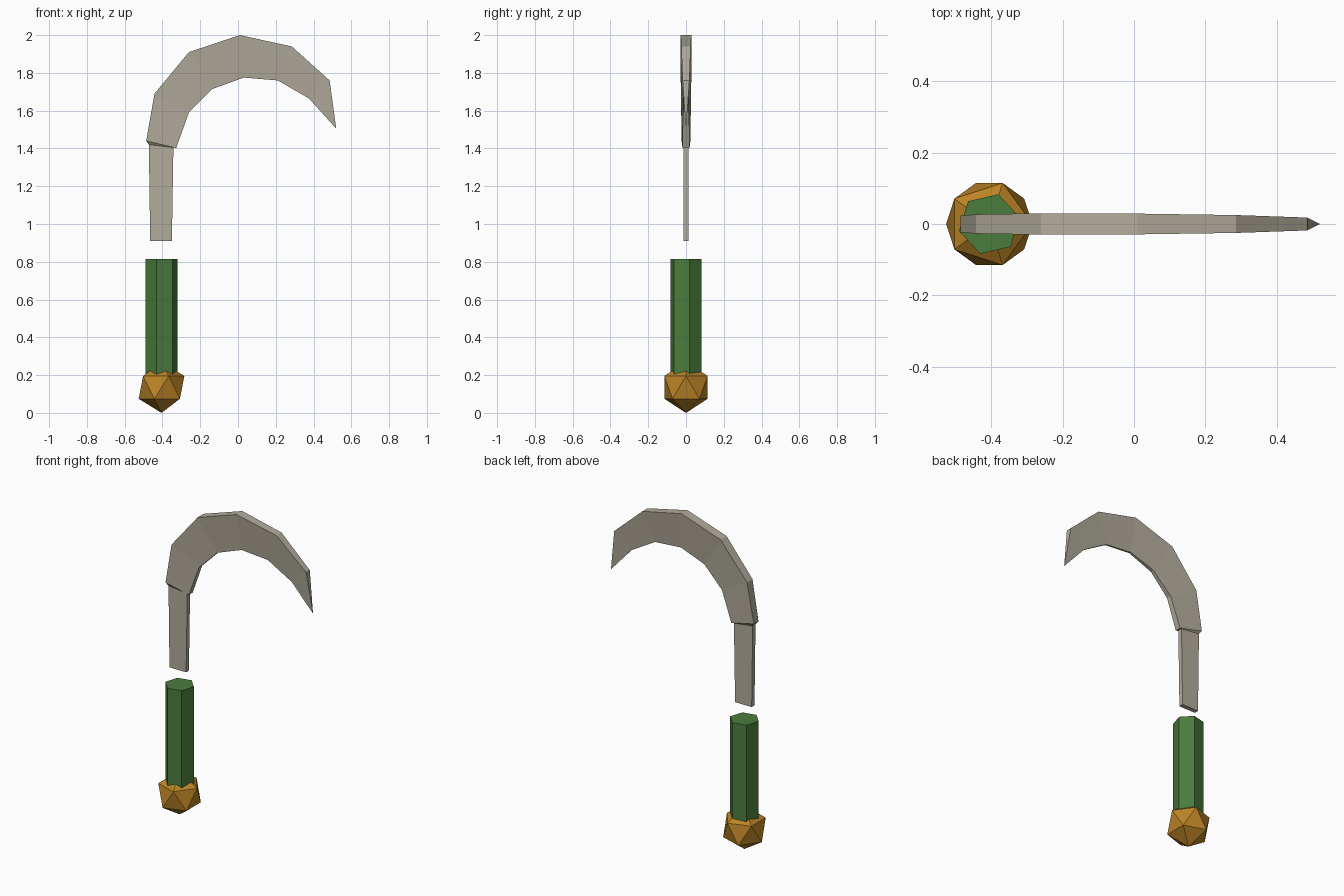
import bpy, bmesh, math
from mathutils import Matrix, Vector

cube = bpy.data.objects.get("Cube")
if cube:
    bpy.data.objects.remove(cube, do_unlink=True)


def material(name, color):
    mat = bpy.data.materials.new(name)
    mat.use_nodes = True
    rgba = (*color, 1)
    mat.diffuse_color = rgba
    mat.node_tree.nodes["Principled BSDF"].inputs["Base Color"].default_value = rgba
    return mat


def finish(name, bm, mat):
    bmesh.ops.recalc_face_normals(bm, faces=bm.faces)
    mesh = bpy.data.meshes.new(name)
    bm.to_mesh(mesh)
    bm.free()
    mesh.materials.append(mat)
    obj = bpy.data.objects.new(name, mesh)
    bpy.context.collection.objects.link(obj)
    return obj


steel = material("pale steel", (0.445, 0.413, 0.328))
green = material("grip green", (0.069, 0.202, 0.045))
gold = material("dark gold", (0.50, 0.23, 0.019))
AXIS_X = -0.405

# Pommel: a plain icosahedron standing on one corner
bm = bmesh.new()
bmesh.ops.create_icosphere(bm, subdivisions=1, radius=0.135,
                           matrix=Matrix.Translation((AXIS_X, 0, 0.135)))
finish("pommel", bm, gold)

# Grip: six-sided bar, slightly turned
bm = bmesh.new()
bottom, top = 0.12, 0.815
bmesh.ops.create_cone(bm, cap_ends=True, segments=6, radius1=0.087, radius2=0.087,
                      depth=top - bottom)
angle = math.radians(13) - math.atan2(bm.verts[:][0].co.y, bm.verts[:][0].co.x)
bm.transform(Matrix.Translation((AXIS_X, 0, (top + bottom) / 2))
             @ Matrix.Rotation(angle, 4, "Z"))
finish("grip", bm, green)

# Blade and tang: sections of (spine x, z, half width), (edge x, z, half width)
sections = [
    ((-0.465, 0.91, 0.014), (-0.35, 0.91, 0.014)),
    ((-0.472, 1.42, 0.014), (-0.342, 1.405, 0.014)),
    ((-0.486, 1.44, 0.023), (-0.327, 1.403, 0.019)),
    ((-0.442, 1.69, 0.027), (-0.26, 1.59, 0.016)),
    ((-0.26, 1.91, 0.03), (-0.135, 1.715, 0.011)),
    ((0.01, 2.0, 0.029), (0.03, 1.775, 0.007)),
    ((0.285, 1.94, 0.025), (0.21, 1.76, 0.005)),
    ((0.485, 1.76, 0.018), (0.375, 1.665, 0.003)),
]
bm = bmesh.new()
rings = []
for (sx, sz, sw), (ex, ez, ew) in sections:
    corners = [(sx, -sw, sz), (sx, sw, sz), (ex, ew, ez), (ex, -ew, ez)]
    rings.append([bm.verts.new(Vector(c)) for c in corners])
tip = bm.verts.new((0.52, 0, 1.505))
bm.faces.new(rings[0])
for a, b in zip(rings, rings[1:]):
    for i in range(4):
        j = (i + 1) % 4
        bm.faces.new((a[i], a[j], b[j], b[i]))
for i in range(4):
    bm.faces.new((rings[-1][i], rings[-1][(i + 1) % 4], tip))
finish("curved_blade", bm, steel)
